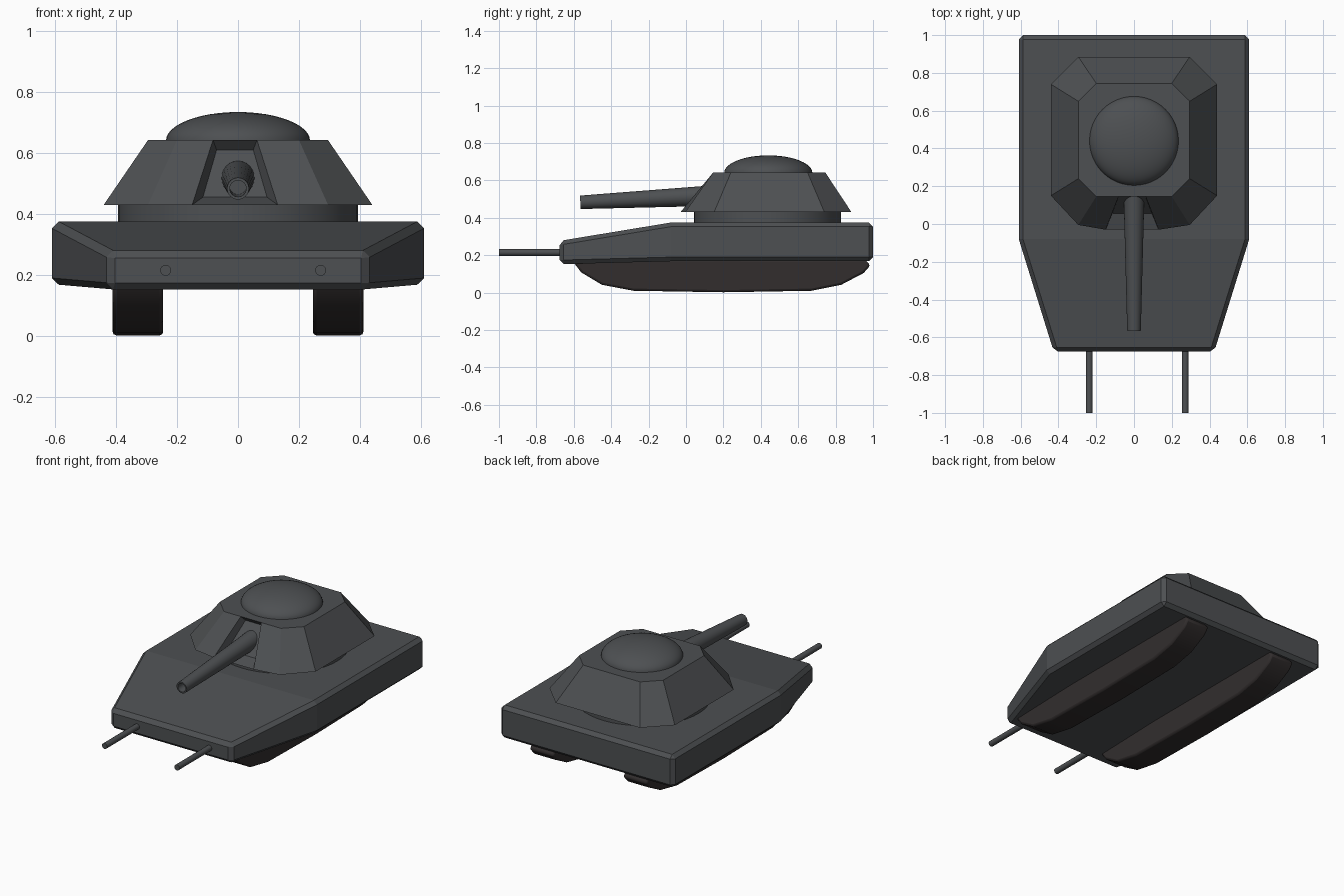
import bpy, bmesh
from math import radians
from mathutils import Vector

if "Cube" in bpy.data.objects:
    bpy.data.objects.remove(bpy.data.objects["Cube"])


def material(name, rgb):
    m = bpy.data.materials.new(name)
    m.diffuse_color = (*rgb, 1)
    m.use_nodes = True
    m.node_tree.nodes["Principled BSDF"].inputs["Base Color"].default_value = m.diffuse_color
    return m


ARMOUR = material("dark_armour", (0.075, 0.08, 0.085))
RUBBER = material("track_rubber", (0.032, 0.027, 0.027))


def finish(obj, mat, bevel=0.0, smooth=False):
    obj.data.materials.append(mat)
    if bevel:
        mod = obj.modifiers.new("bevel", 'BEVEL')
        mod.width, mod.segments = bevel, 1
        mod.limit_method, mod.angle_limit = 'ANGLE', radians(40)
    if smooth:
        bpy.ops.object.select_all(action='DESELECT')
        obj.select_set(True)
        bpy.context.view_layer.objects.active = obj
        bpy.ops.object.shade_smooth_by_angle(angle=radians(35))
    return obj


def mesh_object(name, verts, faces):
    me = bpy.data.meshes.new(name)
    me.from_pydata(verts, [], faces)
    bm = bmesh.new()
    bm.from_mesh(me)
    bmesh.ops.recalc_face_normals(bm, faces=bm.faces)
    bm.to_mesh(me)
    bm.free()
    obj = bpy.data.objects.new(name, me)
    bpy.context.collection.objects.link(obj)
    return obj


def band(n, a, b):
    """Quads joining vertex ring starting at a to ring starting at b."""
    return [(a + i, a + (i + 1) % n, b + (i + 1) % n, b + i) for i in range(n)]


def tube(name, start, end, r1, r2, sides):
    d = Vector(end) - Vector(start)
    bpy.ops.mesh.primitive_cone_add(vertices=sides, radius1=r1, radius2=r2, depth=d.length,
                                    location=(Vector(start) + Vector(end)) / 2,
                                    rotation=d.to_track_quat('Z', 'Y').to_euler())
    obj = bpy.context.object
    obj.name = name
    return obj


# Hull: pairs of stations (y, half width, bottom, top) from back to front
stations = [(1.0, 0.61, 0.168, 0.375), (-0.08, 0.61, 0.168, 0.375), (-0.675, 0.425, 0.152, 0.277)]
verts = [p for y, w, lo, hi in stations
         for p in ((-w, y, lo), (w, y, lo), (w, y, hi), (-w, y, hi))]
hull = mesh_object("hull", verts,
                   [(0, 1, 2, 3), (8, 9, 10, 11)] + band(4, 0, 4) + band(4, 4, 8))
finish(hull, ARMOUR, bevel=0.022)

# Tracks: side profile (y, z) extruded across the width
profile = [(-0.6, 0.16), (-0.56, 0.108), (-0.45, 0.042), (-0.28, 0.01), (0.2, 0.002),
           (0.67, 0.01), (0.83, 0.042), (0.95, 0.105), (0.985, 0.145), (0.96, 0.175), (-0.58, 0.18)]
n = len(profile)
for side, tag in ((-1, "left"), (1, "right")):
    verts = [(side * x, y, z) for x in (0.245, 0.411) for y, z in profile]
    track = mesh_object(tag + "_track", verts,
                        [tuple(range(n)), tuple(range(n, 2 * n))] + band(n, 0, n))
    mod = track.modifiers.new("bevel", 'BEVEL')
    mod.width, mod.segments, mod.angle_limit = 0.012, 2, radians(60)
    finish(track, RUBBER, smooth=True)

# Turret ring
ring = tube("turret_ring", (0, 0.435, 0.36), (0, 0.435, 0.435), 0.393, 0.393, 48)
finish(ring, ARMOUR, smooth=True)

# Turret: tapered octagon whose front panel is split in three, the middle left open
C = -0.01
base = [(C - 0.14, -0.03), (-0.295, -0.005), (-0.44, 0.15), (-0.44, 0.74), (-0.295, 0.885),
        (0.295, 0.885), (0.44, 0.74), (0.44, 0.15), (0.295, -0.005), (C + 0.14, -0.03)]
roof = [(C - 0.072, 0.145), (-0.2, 0.145), (-0.295, 0.24), (-0.295, 0.65), (-0.2, 0.745),
        (0.2, 0.745), (0.295, 0.65), (0.295, 0.24), (0.2, 0.145), (C + 0.072, 0.145)]
verts = [(x, y, 0.43) for x, y in base] + [(x, y, 0.642) for x, y in roof]
# Gun recess: inner corners pushed back into the turret
verts += [(C - 0.105, 0.055, 0.455), (C + 0.105, 0.055, 0.455),
          (C + 0.06, 0.175, 0.61), (C - 0.06, 0.175, 0.61)]
rim, inner = (0, 9, 19, 10), (20, 21, 22, 23)
faces = [tuple(range(10)), tuple(range(10, 20)), inner] + band(10, 0, 10)[:9]
faces += [(rim[i], rim[(i + 1) % 4], inner[(i + 1) % 4], inner[i]) for i in range(4)]
turret = mesh_object("turret", verts, faces)
finish(turret, ARMOUR)

# Hatch dome: upper half of a flattened sphere
bpy.ops.mesh.primitive_uv_sphere_add(segments=48, ring_count=24, radius=1)
dome = bpy.context.object
dome.name = "hatch_dome"
bm = bmesh.new()
bm.from_mesh(dome.data)
bmesh.ops.delete(bm, geom=[v for v in bm.verts if v.co.z < -0.01], context='VERTS')
bm.to_mesh(dome.data)
bm.free()
dome.location, dome.scale = (0, 0.44, 0.64), (0.236, 0.236, 0.094)
finish(dome, ARMOUR, smooth=True)

# Main gun with a hollow muzzle
gun = tube("main_gun", (0, 0.15, 0.519), (0, -0.565, 0.483), 0.055, 0.036, 24)
bm = bmesh.new()
bm.from_mesh(gun.data)
muzzle = max((f for f in bm.faces if len(f.verts) > 4), key=lambda f: f.calc_center_median().z)
bmesh.ops.inset_region(bm, faces=[muzzle], thickness=0.009)
bore = bmesh.ops.extrude_discrete_faces(bm, faces=[muzzle])["faces"][0]
bmesh.ops.translate(bm, verts=bore.verts, vec=(0, 0, -0.15))
bm.to_mesh(gun.data)
bm.free()
finish(gun, ARMOUR, smooth=True)

# Front rods
for x, tag in ((-0.237, "left"), (0.271, "right")):
    rod = tube(tag + "_front_rod", (x, -0.64, 0.215), (x, -1.0, 0.215), 0.018, 0.018, 16)
    finish(rod, ARMOUR, smooth=True)
